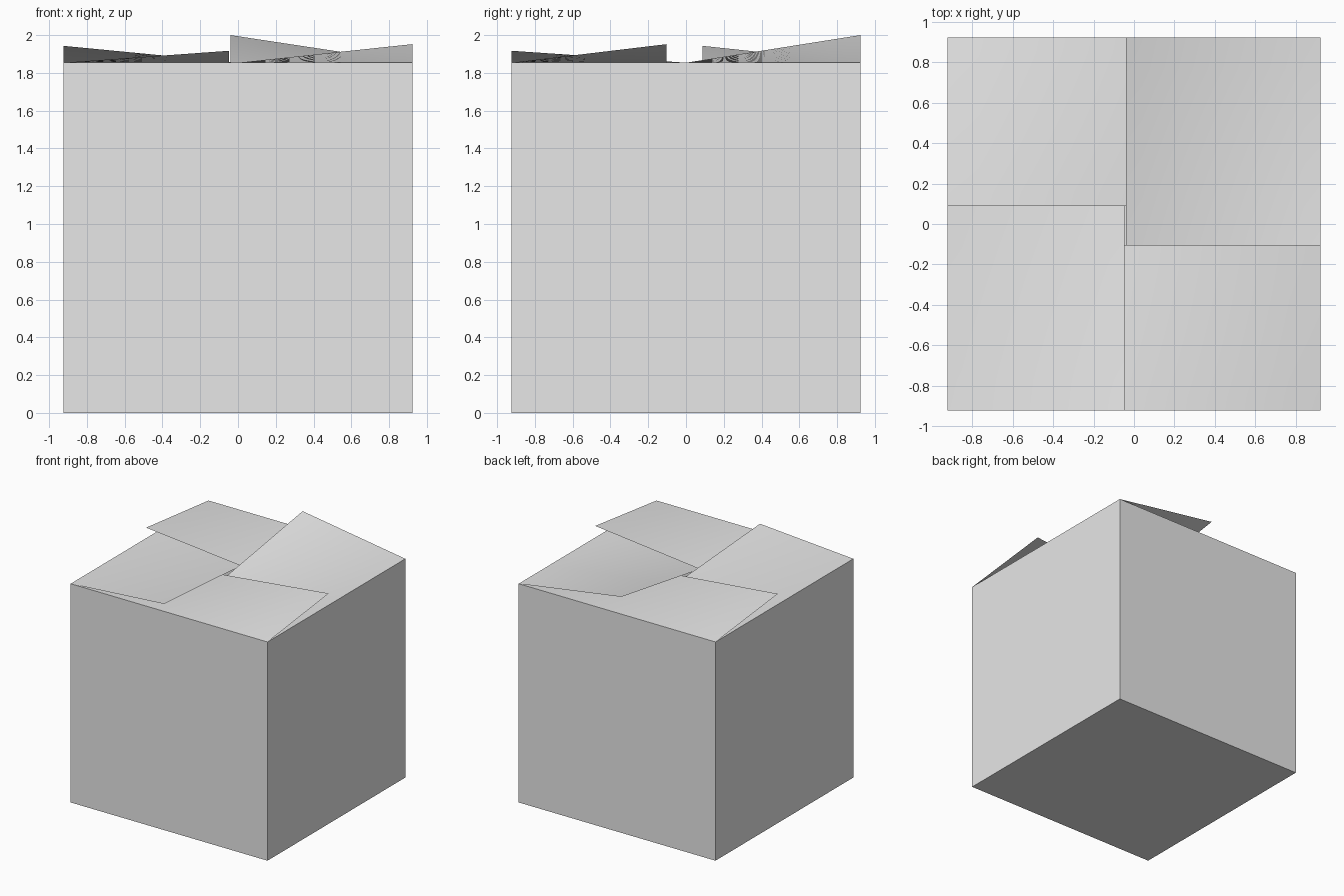
import bpy
import bmesh
from mathutils import Matrix, Vector
from math import radians

if "Cube" in bpy.data.objects:
    bpy.data.objects.remove(bpy.data.objects["Cube"])

HALF = 0.923    # half width of the box
TOP = 1.854     # height of the walls
STEPS = 12      # subdivisions of each twisted flap

card = bpy.data.materials.new("plain_light_grey")
card.diffuse_color = (0.8, 0.8, 0.8, 1.0)
card.use_nodes = True
card.node_tree.nodes["Principled BSDF"].inputs["Base Color"].default_value = card.diffuse_color


def add_object(name, bm, smooth=False):
    mesh = bpy.data.meshes.new(name)
    bm.to_mesh(mesh)
    bm.free()
    mesh.materials.append(card)
    for p in mesh.polygons:
        p.use_smooth = smooth
    obj = bpy.data.objects.new(name, mesh)
    bpy.context.collection.objects.link(obj)
    return obj


# Box body: thin sheet cube with an open top
bm = bmesh.new()
bmesh.ops.create_cube(bm, size=1.0)
bmesh.ops.scale(bm, vec=(2 * HALF, 2 * HALF, TOP), verts=bm.verts)
bmesh.ops.translate(bm, vec=(0, 0, TOP / 2), verts=bm.verts)
lid = [f for f in bm.faces if f.normal.z > 0.9]
bmesh.ops.delete(bm, geom=lid, context='FACES_ONLY')
add_object("box_body", bm)


def add_flap(name, angle, reach, lift):
    """Flap hinged on the front edge, twisted so its right corner rises and
    its left corner tucks under the neighbour; then turned about z."""
    turn = Matrix.Rotation(radians(angle), 3, 'Z')
    bm = bmesh.new()
    grid = []
    for j in range(STEPS + 1):
        v = j / STEPS
        row = []
        for i in range(STEPS + 1):
            t = 2 * i / STEPS - 1
            p = Vector((HALF * t, -HALF + reach * v, TOP + lift * t * v))
            row.append(bm.verts.new(turn @ p))
        grid.append(row)
    for j in range(STEPS):
        for i in range(STEPS):
            bm.faces.new((grid[j][i], grid[j][i + 1],
                          grid[j + 1][i + 1], grid[j + 1][i]))
    add_object(name, bm, smooth=True)


# Four interlocking flaps: name, turn, length, corner lift
for name, angle, reach, lift in (
        ("front_flap", 0, 0.82, 0.098),
        ("right_flap", 90, 0.963, 0.146),
        ("back_flap", 180, 0.835, 0.089),
        ("left_flap", 270, 0.875, 0.063)):
    add_flap(name, angle, reach, lift)
